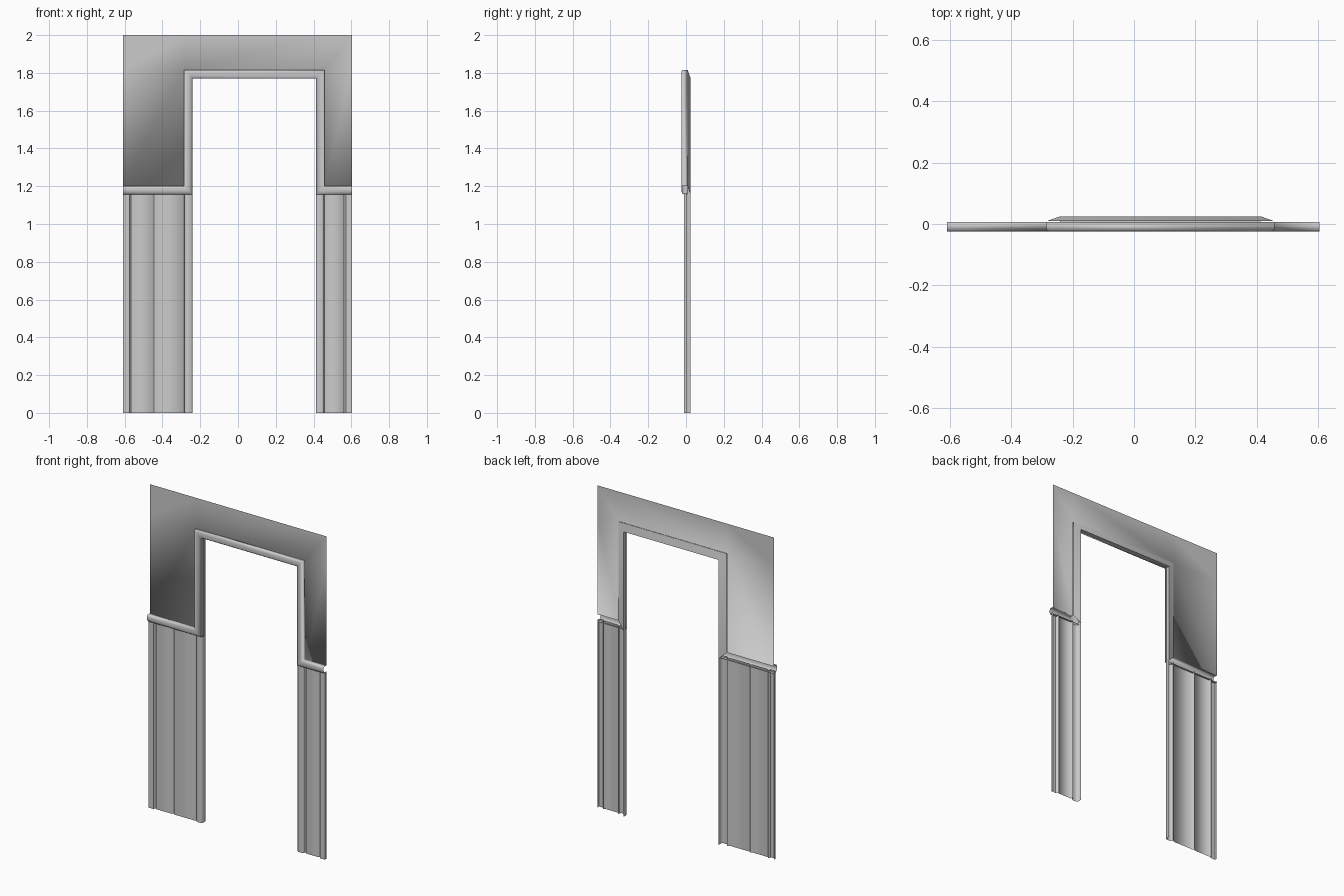
import bpy, bmesh

if "Cube" in bpy.data.objects:
    bpy.data.objects.remove(bpy.data.objects["Cube"])

WALL_Y = 0.007


def finish(bm, name, angle=None):
    bmesh.ops.remove_doubles(bm, verts=bm.verts, dist=0.0005)
    me = bpy.data.meshes.new(name)
    bm.to_mesh(me)
    bm.free()
    ob = bpy.data.objects.new(name, me)
    bpy.context.collection.objects.link(ob)
    bpy.context.view_layer.objects.active = ob
    ob.select_set(True)
    if angle is None:
        bpy.ops.object.shade_smooth()
    else:
        bpy.ops.object.shade_smooth_by_angle(angle=angle)
    ob.select_set(False)
    return ob


def strip(bm, rows):
    """Skin a list of equal-length point rows."""
    vs = [[bm.verts.new(p) for p in r] for r in rows]
    for a, b in zip(vs, vs[1:]):
        for i in range(len(a) - 1):
            bm.faces.new((a[i], b[i], b[i + 1], a[i + 1]))


def sweep(bm, path, profile):
    """Path corners are (x, z, offset x, offset z); profile is (d, y)."""
    strip(bm, [[(x + d * ox, y, z + d * oz) for d, y in profile]
               for x, z, ox, oz in path])


# Path of the moulding: left rail, jamb, head, jamb, right rail
L, R, EL, ER, RAIL, HEAD, W = -0.24, 0.412, -0.608, 0.604, 1.155, 1.77, 0.045
path = [(EL, RAIL, 0, 1), (L, RAIL, -1, 1), (L, HEAD, -1, 1),
        (R, HEAD, 1, 1), (R, RAIL, 1, 1), (ER, RAIL, 0, 1)]

# Upper wall sheet joined to the rounded moulding
bm = bmesh.new()
sweep(bm, path, [(W, WALL_Y), (W, -0.02), (0.035, -0.024), (0.02, -0.024),
                 (0.007, -0.02), (0, -0.01), (0, 0.007)])
xs = [EL, L - W, R + W, ER]
zs = [RAIL + W, HEAD + W, 2.0]
for i in range(3):
    for j in range(2):
        if (i, j) == (1, 0):
            continue
        bm.faces.new([bm.verts.new((x, WALL_Y, z)) for x, z in (
            (xs[i], zs[j]), (xs[i + 1], zs[j]),
            (xs[i + 1], zs[j + 1]), (xs[i], zs[j + 1]))])
finish(bm, "upper_wall_and_moulding")

# Sloped lining on the back of the doorway
bm = bmesh.new()
sweep(bm, path[1:5], [(0, 0.0), (0, 0.025), (W, 0.009)])
finish(bm, "doorway_lining", 0.6)


# Lower panelling: outer stile, boards split by grooves, inner jamb trim
def panelling(name, edge, sign, width, boards):
    prof = [(0, 0.005), (0, -0.01), (0.033, -0.01), (0.037, 0.004)]
    for a, b in boards:
        prof += [(a, 0.006), (a + 0.006, -0.003), (b - 0.006, -0.003), (b, 0.006)]
    prof += [(width - 0.045, 0.006), (width - 0.042, -0.006),
             (width - 0.034, -0.01), (width - 0.008, -0.01),
             (width, -0.003), (width, 0.024)]
    bm = bmesh.new()
    strip(bm, [[(edge + sign * u, y, z) for u, y in prof] for z in (0, RAIL + 0.01)])
    if sign < 0:
        bmesh.ops.reverse_faces(bm, faces=bm.faces)
    bmesh.ops.reverse_faces(bm, faces=bm.faces)
    finish(bm, name, 1.1)


panelling("left_panelling", EL, 1, L - EL, [(0.042, 0.163), (0.165, 0.318)])
panelling("right_panelling", ER, -1, ER - R, [(0.042, 0.142)])
